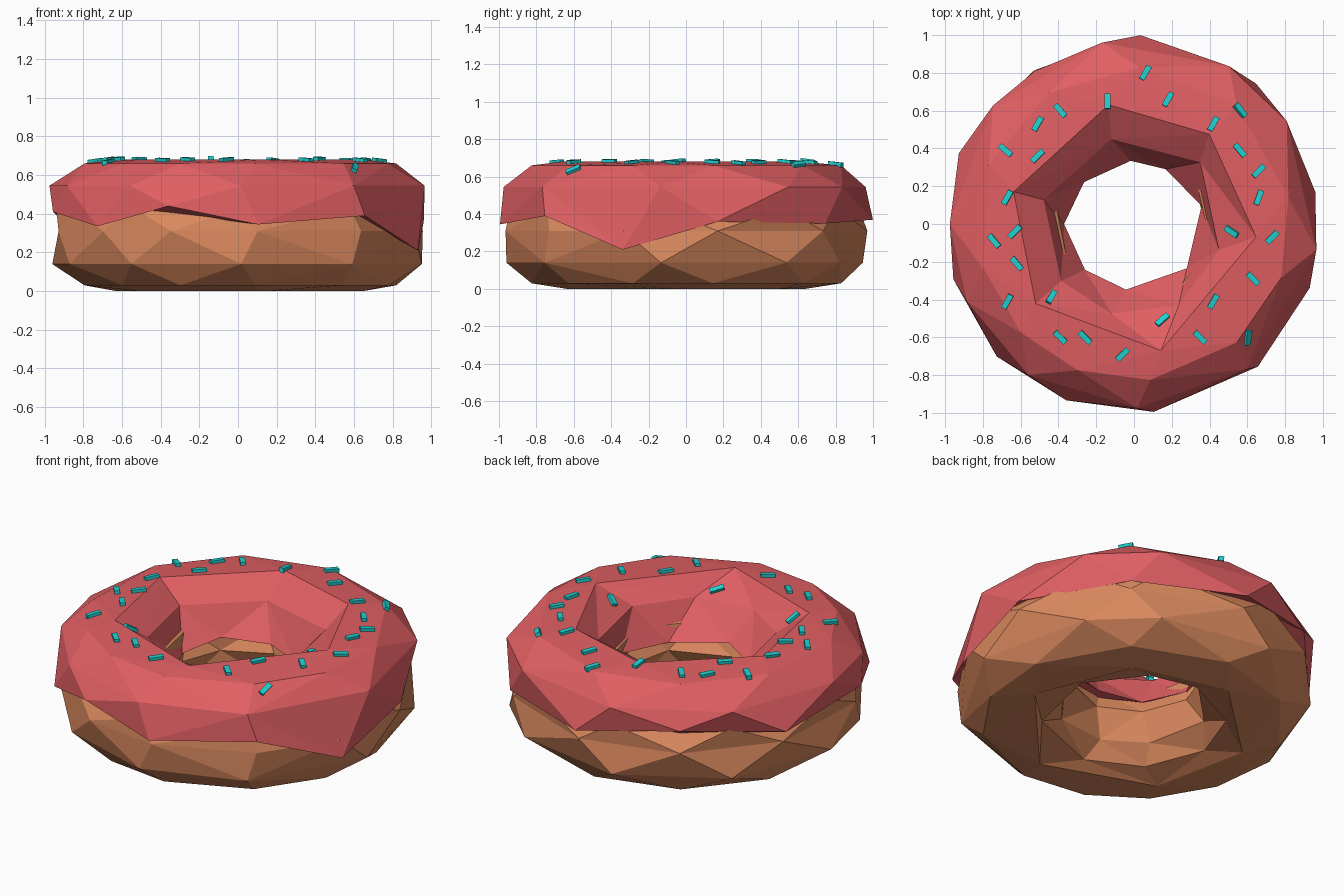
import bpy, bmesh, math
from mathutils import Vector, Matrix
from mathutils.bvhtree import BVHTree

if "Cube" in bpy.data.objects:
    bpy.data.objects.remove(bpy.data.objects["Cube"])


def material(name, rgb):
    m = bpy.data.materials.new(name)
    m.diffuse_color = (*rgb, 1)
    m.use_nodes = True
    m.node_tree.nodes["Principled BSDF"].inputs["Base Color"].default_value = m.diffuse_color
    return m


DOUGH = material("baked brown", (0.70, 0.25, 0.112))
ICING = material("pink icing", (0.75, 0.114, 0.125))
TEAL = material("teal sugar", (0.015, 0.63, 0.63))


def ring(angles, r, z):
    """Ring of (angle, radius, height); r and z may be one value or one per angle."""
    n = len(angles)
    rs = r if isinstance(r, list) else [r] * n
    zs = z if isinstance(z, list) else [z] * n
    return sorted((a % 360, p, q) for a, p, q in zip(angles, rs, zs))


def bridge(bm, a, b):
    """Triangulate between two closed rings that may differ in point count."""
    def ang(rg, i):
        return rg[i % len(rg)][0] + 360 * (i // len(rg))
    i = j = 0
    while i < len(a) or j < len(b):
        step_a = j >= len(b) or (i < len(a) and
                 ang(a, i) + ang(a, i + 1) < ang(b, j) + ang(b, j + 1))
        va, vb = a[i % len(a)][1], b[j % len(b)][1]
        if step_a:
            i += 1
            bm.faces.new((va, a[i % len(a)][1], vb))
        else:
            j += 1
            bm.faces.new((va, b[j % len(b)][1], vb))


def finish(bm, name, mat):
    bmesh.ops.recalc_face_normals(bm, faces=bm.faces)
    me = bpy.data.meshes.new(name)
    bm.to_mesh(me)
    me.materials.append(mat)
    ob = bpy.data.objects.new(name, me)
    bpy.context.collection.objects.link(ob)
    return ob


def faceted_torus(name, rings, mat):
    bm = bmesh.new()
    loops = []
    for rg in rings:
        loops.append([(a, bm.verts.new((r * math.cos(math.radians(a)),
                                        r * math.sin(math.radians(a)), z)))
                      for a, r, z in rg])
    for k in range(len(loops)):
        bridge(bm, loops[k], loops[(k + 1) % len(loops)])
    finish(bm, name, mat)
    return bm


# Angle sets shared by the rings
A = [-163, -136, -111, -84, -49, -20, 10, 49, 88, 123, 158]
B = [-155, -125, -89, -52, -8, 34, 59, 100, 140, 180]
HEX = [-141, -78, -6, 50, 102, 165]
INNER = [-142, -104, -61, -17, 43, 105, 165]
HOLE = [-137, -97, -40, 15, 60, 93, 140, 180]

# Dough
faceted_torus("dough", [
    ring(HEX, 0.65, 0.0),
    ring(A, 0.83, 0.03),
    ring(B, 0.96, 0.14),
    ring(A, 0.97, 0.31),
    ring(B, 0.94, 0.43),
    ring(HEX, 0.65, 0.58),
    ring(INNER, 0.43, 0.45),
    ring(HOLE, 0.37, 0.31),
    ring(INNER, 0.42, 0.14),
    ring(HOLE, 0.50, 0.04),
], DOUGH).free()

# Icing with a wavy lower rim
icing = faceted_torus("icing", [
    ring(A, 0.90, 0.40),
    ring(A, [1.0, 1.01, 1.0, 1.0, 1.0, 0.99, 0.975, 0.985, 1.0, 0.965, 1.0],
         [0.41, 0.335, 0.44, 0.345, 0.39, 0.21, 0.36, 0.35, 0.37, 0.44, 0.38]),
    ring(B, 0.975, 0.545),
    ring(A, 0.83, 0.66),
    ring(HEX, [0.67, 0.685, 0.65, 0.62, 0.645, 0.66], 0.68),
    ring(INNER, [0.49, 0.49, 0.49, 0.47, 0.48, 0.465, 0.495], 0.57),
    ring(HOLE, [0.355, 0.35, 0.365, 0.37, 0.335, 0.335, 0.345, 0.37],
         [0.36, 0.40, 0.36, 0.40, 0.35, 0.38, 0.40, 0.36]),
    ring(HOLE, 0.43, 0.40),
], ICING)

# Sprinkles: x, y and turn in degrees, dropped on to the icing
SPOTS = [
    (.06, .80, 60), (-.14, .65, 90), (.18, .66, 60), (-.39, .60, -50),
    (-.51, .53, 60), (-.68, .39, -40), (-.51, .36, 45), (-.67, .14, 60),
    (-.74, -.09, -50), (-.63, -.04, 45), (-.62, -.21, -50), (-.67, -.41, 60),
    (-.44, -.39, 60), (-.39, -.60, -45), (-.26, -.60, -45), (-.06, -.69, 45),
    (.15, -.51, 45), (.35, -.60, -45), (.60, -.60, 90), (.42, -.41, 60),
    (.63, -.29, -45), (.52, -.04, -30), (.73, -.07, 45), (.66, .14, 70),
    (.66, .28, 45), (.56, .39, -50), (.42, .53, 60), (.56, .60, -50)]
tree = BVHTree.FromBMesh(icing)
bm = bmesh.new()
for x, y, turn in SPOTS:
    hit, n, _, _ = tree.ray_cast(Vector((x, y, 2)), Vector((0, 0, -1)))
    if hit is None:
        continue
    if n.z < 0:
        n = -n
    tilt = Vector((0, 0, 1)).rotation_difference(n).to_matrix().to_4x4()
    mat = (Matrix.Translation(hit + n * 0.004) @ tilt
           @ Matrix.Rotation(math.radians(turn), 4, 'Z')
           @ Matrix.Diagonal((0.08, 0.03, 0.026, 1)))
    bmesh.ops.create_cube(bm, size=1, matrix=mat)
finish(bm, "sprinkles", TEAL)
bm.free()
icing.free()
